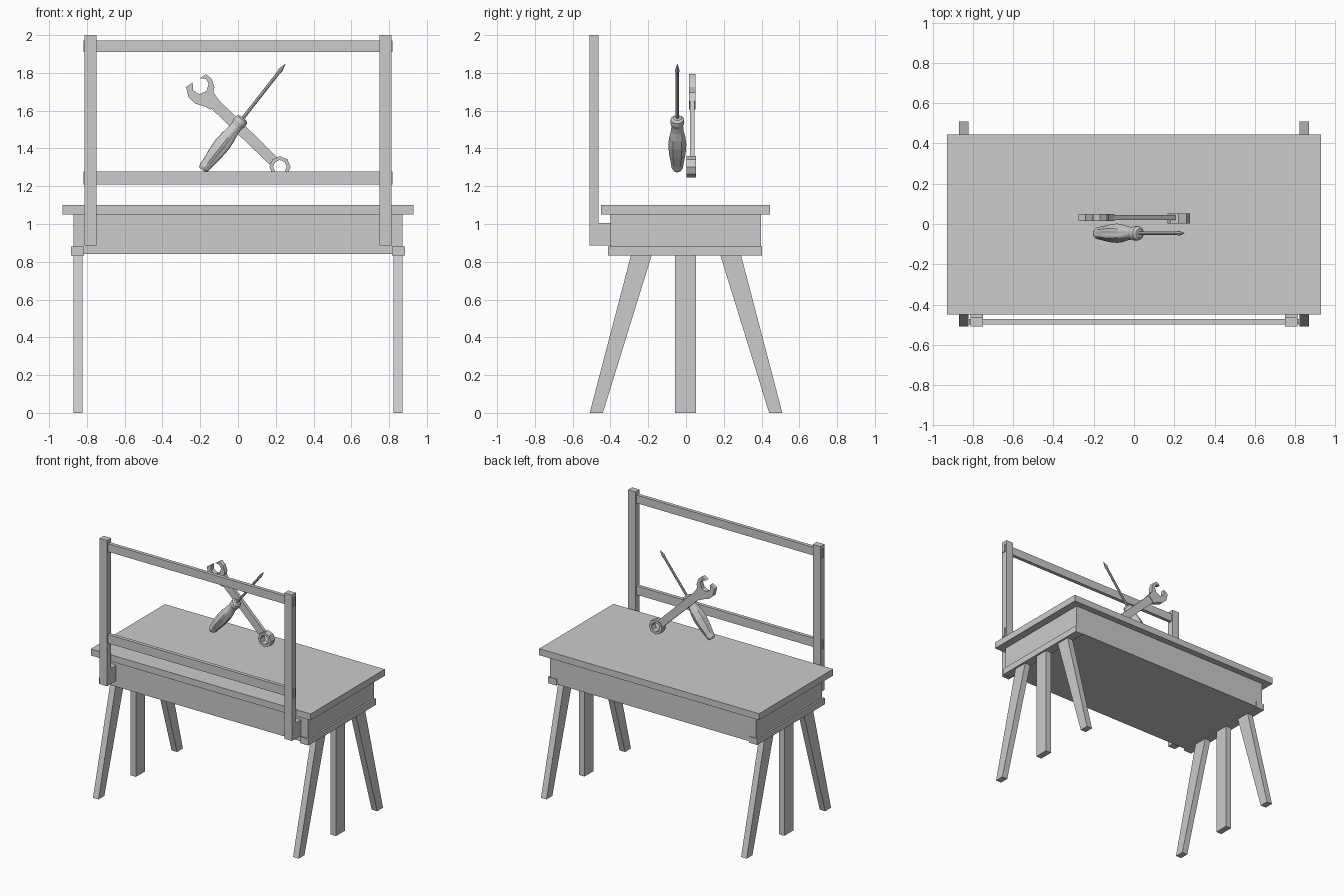
import bpy, bmesh
from math import sin, cos, pi
from mathutils import Vector

if "Cube" in bpy.data.objects:
    bpy.data.objects.remove(bpy.data.objects["Cube"])


def finish(name, bm):
    bmesh.ops.recalc_face_normals(bm, faces=bm.faces)
    me = bpy.data.meshes.new(name)
    bm.to_mesh(me)
    bm.free()
    ob = bpy.data.objects.new(name, me)
    bpy.context.collection.objects.link(ob)
    return ob


def box(name, x0, x1, y0, y1, z0, z1):
    return prism(name, [(y0, z0), (y1, z0), (y1, z1), (y0, z1)], x0, x1, 'X')


def prism(name, pts, a, b, axis):
    """Extrude a profile: (y, z) points along X, or (x, z) points along Y."""
    bm = bmesh.new()
    if axis == 'X':
        vs = [bm.verts.new((a, p, q)) for p, q in pts]
        step = Vector((b - a, 0, 0))
    else:
        vs = [bm.verts.new((p, a, q)) for p, q in pts]
        step = Vector((0, b - a, 0))
    f = bm.faces.new(vs)
    r = bmesh.ops.extrude_face_region(bm, geom=[f], use_keep_orig=True)
    bmesh.ops.translate(bm, verts=[v for v in r['geom'] if isinstance(v, bmesh.types.BMVert)], vec=step)
    return finish(name, bm)


def ring(name, cx, cz, r_out, r_in, y0, y1, n):
    bm = bmesh.new()
    loops = []
    for r, y in ((r_out, y0), (r_out, y1), (r_in, y1), (r_in, y0)):
        loops.append([bm.verts.new((cx + r * cos(2 * pi * i / n), y, cz + r * sin(2 * pi * i / n)))
                      for i in range(n)])
    for k in range(4):
        A, B = loops[k], loops[(k + 1) % 4]
        for i in range(n):
            j = (i + 1) % n
            bm.faces.new((A[i], A[j], B[j], B[i]))
    return finish(name, bm)


def lathe(name, start, end, profile, n, flutes=0):
    """Spin (distance, radius, flute depth) points around the line start-end."""
    d = (end - start).normalized()
    u = Vector((0, 1, 0))
    v = d.cross(u)
    bm = bmesh.new()
    loops = []
    for s, r, depth in profile:
        lp = []
        for i in range(n):
            t = 2 * pi * i / n
            rr = r * (1 - depth * (0.5 - 0.5 * cos(flutes * t)))
            lp.append(bm.verts.new(start + d * s + (u * cos(t) + v * sin(t)) * rr))
        loops.append(lp)
    for A, B in zip(loops, loops[1:]):
        for i in range(n):
            j = (i + 1) % n
            bm.faces.new((A[i], A[j], B[j], B[i]))
    bm.faces.new(loops[0])
    bm.faces.new(loops[-1])
    return finish(name, bm)


# Bench body
box("tabletop", -0.93, 0.93, -0.45, 0.445, 1.05, 1.10)
box("bench_body", -0.872, 0.872, -0.40, 0.397, 0.84, 1.05)

for side, s in (("left", -1), ("right", 1)):
    # End rail and the three legs under it
    box(side + "_end_rail", s * 0.815, s * 0.885, -0.413, 0.403, 0.832, 0.88)
    box(side + "_middle_leg", s * 0.823, s * 0.87, -0.058, 0.052, 0, 0.84)
    for end, t in (("front", -1), ("back", 1)):
        prism(f"{side}_{end}_leg",
              [(t * 0.51, 0), (t * 0.44, 0), (t * 0.18, 0.84), (t * 0.29, 0.84)],
              s * 0.823, s * 0.87, 'X')
    # Upright post with foot block against the body
    prism(side + "_post",
          [(-0.51, 0.885), (-0.40, 0.885), (-0.40, 1.005), (-0.462, 1.005), (-0.462, 2), (-0.51, 2)],
          s * 0.75, s * 0.813, 'X')

# Rails across the frame
for name, z0, z1 in (("upper_rail", 1.91, 1.972), ("lower_rail", 1.21, 1.277)):
    box(name, -0.819, 0.819, -0.50, -0.473, z0, z1)

# Wrench: open jaw, handle, ring end
jaw = [(-.275, 1.725), (-.24, 1.75), (-.238, 1.708), (-.205, 1.687), (-.168, 1.703),
       (-.155, 1.742), (-.17, 1.768), (-.202, 1.772), (-.17, 1.793), (-.14, 1.77),
       (-.125, 1.725), (-.13, 1.697), (-.098, 1.652), (-.145, 1.606), (-.185, 1.625),
       (-.225, 1.637), (-.262, 1.67)]
prism("wrench_jaw", jaw, 0.016, 0.05, 'Y')
prism("wrench_handle", [(-.14, 1.61), (-.10, 1.655), (.205, 1.356), (.167, 1.315)], 0.021, 0.045, 'Y')
ring("wrench_ring", 0.222, 1.303, 0.056, 0.036, 0.003, 0.052, 8)

# Screwdriver: shaft and fluted grip
tip, butt = Vector((0.249, -0.046, 1.845)), Vector((-0.188, -0.046, 1.287))
lathe("screwdriver_shaft", tip, butt,
      [(0, .002, 0), (.04, .012, 0), (.06, .009, 0), (.38, .009, 0)], 8)
lathe("screwdriver_grip", tip, butt,
      [(.36, .022, 0), (.37, .035, 0), (.392, .037, 0), (.415, .031, 0), (.445, .033, .05),
       (.49, .043, .12), (.54, .048, .14), (.60, .044, .14), (.665, .034, .1),
       (.695, .030, .04), (.71, .020, 0)], 24, 6)
